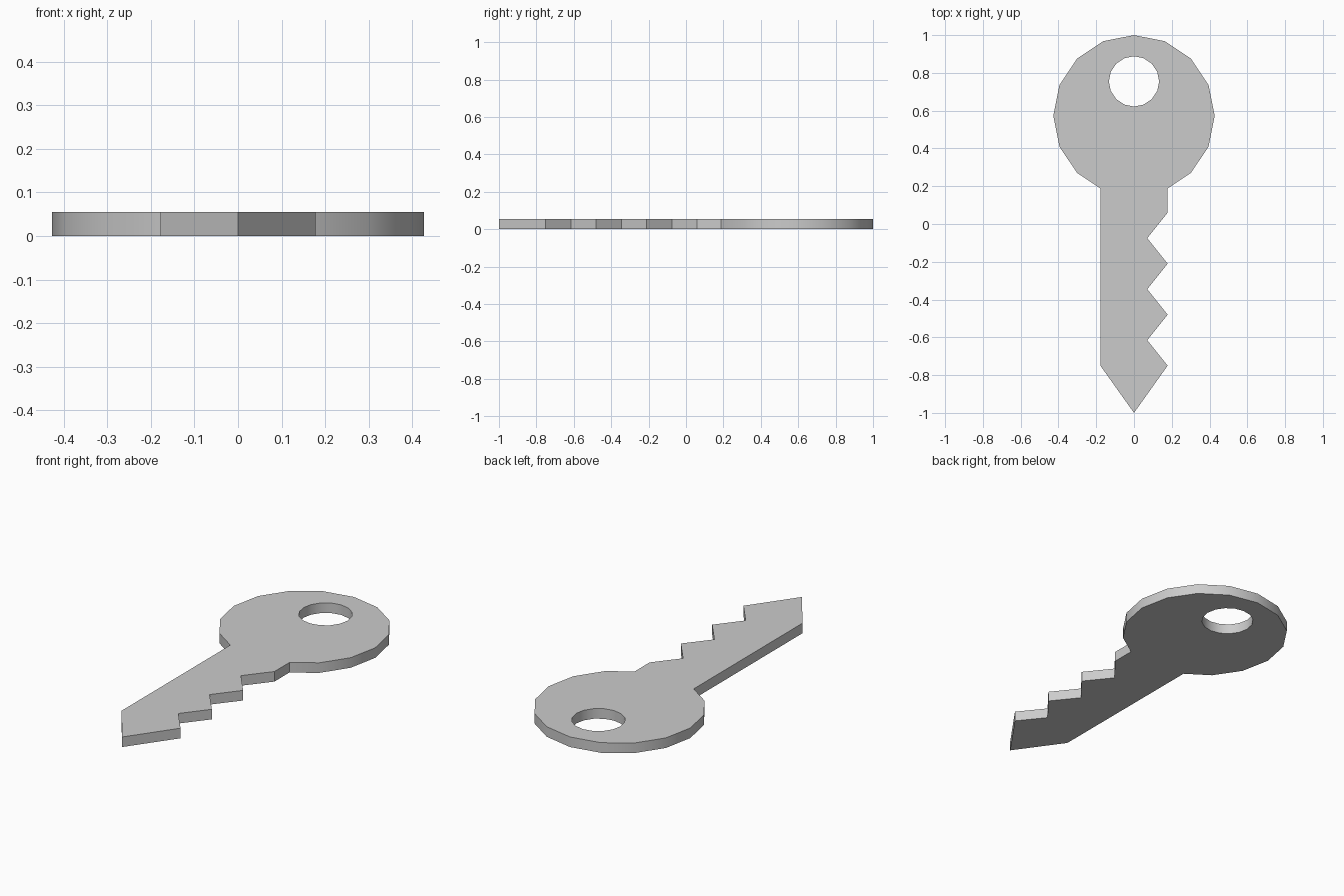
import bpy, bmesh
from math import sin, cos, tau, radians

if "Cube" in bpy.data.objects:
    bpy.data.objects.remove(bpy.data.objects["Cube"])

THICK = 0.055
HEAD_Y, HEAD_R = 0.573, 0.427
HOLE_Y, HOLE_R = 0.755, 0.133
HALF_W, NOTCH_X = 0.178, 0.07
PITCH = 0.27


def arc(cy, r, first, last, sides=16):
    return [(r * cos(tau * i / sides), cy + r * sin(tau * i / sides))
            for i in range(first, last + 1)]


# Outline: round head, straight back of the blade, tip, then the teeth
outline = arc(HEAD_Y, HEAD_R, -2, 10)
outline += [(-HALF_W, 0.188), (-HALF_W, -0.75), (0, -1)]
for i in range(3):
    y = -0.75 + i * PITCH
    outline += [(HALF_W, y), (NOTCH_X, y + PITCH / 2)]
outline += [(HALF_W, 0.06), (HALF_W, 0.188)]

# Ring hole in the head
hole = arc(HOLE_Y, HOLE_R, 0, 15)

# Filled, extruded plate
curve = bpy.data.curves.new("key", 'CURVE')
curve.dimensions = '2D'
curve.fill_mode = 'BOTH'
curve.extrude = THICK / 2
for pts in (outline, hole):
    spline = curve.splines.new('POLY')
    spline.points.add(len(pts) - 1)
    for p, (x, y) in zip(spline.points, pts):
        p.co = (x, y, 0, 1)
    spline.use_cyclic_u = True

key = bpy.data.objects.new("key", curve)
bpy.context.collection.objects.link(key)
key.select_set(True)
bpy.context.view_layer.objects.active = key
bpy.ops.object.convert(target='MESH')
key = bpy.context.object
key.name = "key"

# Weld the caps to the walls and stand the plate on the floor
bm = bmesh.new()
bm.from_mesh(key.data)
bmesh.ops.remove_doubles(bm, verts=bm.verts, dist=0.0005)
bmesh.ops.translate(bm, verts=bm.verts, vec=(0, 0, THICK / 2))
bmesh.ops.recalc_face_normals(bm, faces=bm.faces)
bm.to_mesh(key.data)
bm.free()

bpy.ops.object.shade_smooth_by_angle(angle=radians(30))
